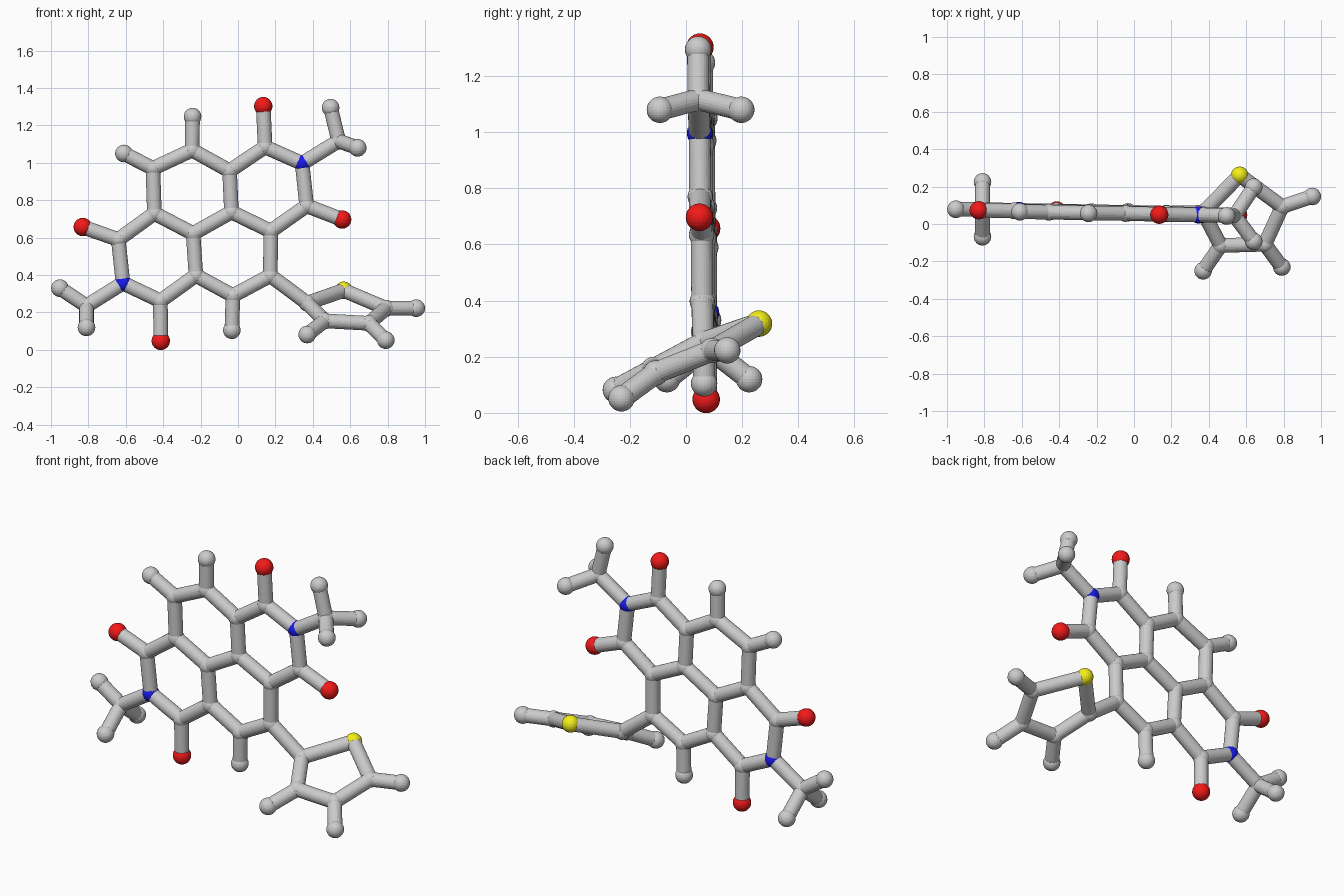
import bpy, bmesh
from mathutils import Vector, Matrix

if "Cube" in bpy.data.objects:
    bpy.data.objects.remove(bpy.data.objects["Cube"])

BALL, ROD = 0.047, 0.039


def flat(x, z):
    # position in the slightly tilted plane of the fused rings
    return Vector((x, 0.06 - 0.018 * x + 0.01 * (0.5 - z), z))


# atoms of the flat core: name -> x, z
core = {
    "C1": (-.455, .97), "C2": (-.245, 1.068), "C3": (-.045, .957), "C4": (.145, 1.085),
    "C5": (.367, .77), "C6": (.175, .635), "C7": (-.035, .737), "C8": (.173, .397),
    "C9": (-.027, .29), "C10": (-.225, .398), "C11": (-.24, .622), "C12": (-.447, .73),
    "C13": (-.64, .59), "C14": (-.415, .262), "N1": (.343, .997), "N2": (-.615, .357),
    "O1": (.135, 1.303), "O2": (.557, .697), "O3": (-.83, .657), "O4": (-.413, .048),
    "H1": (-.61, 1.05), "H2": (-.243, 1.247), "H9": (-.033, .105),
    "M1": (.538, 1.117), "M2": (-.81, .235), "Ha": (.495, 1.295), "Hd": (-.952, .33)}
atoms = {k: flat(*v) for k, v in core.items()}

# out-of-plane methyl ends and the tilted five-sided ring
atoms.update({k: Vector(v) for k, v in {
    "Hb": (.64, .197, 1.08), "Hc": (.64, -.093, 1.08),
    "He": (-.81, .225, .12), "Hf": (-.81, -.068, .12),
    "T1": (.37, .062, .25), "S1": (.565, .26, .318), "T2": (.792, .093, .222),
    "T3": (.70, -.108, .142), "T4": (.463, -.115, .155),
    "Ht2": (.953, .147, .223), "Ht3": (.79, -.23, .052), "Ht4": (.37, -.25, .082)}.items()})

chains = {
    "fused_ring_rods": ["C1 C2 C3 C7 C11 C12 C1", "C7 C6 C8 C9 C10 C11",
                        "C3 C4 N1 C5 C6", "C12 C13 N2 C14 C10"],
    "side_rods": ["C4 O1", "C5 O2", "C13 O3", "C14 O4", "C1 H1", "C2 H2", "C9 H9"],
    "methyl_rods": ["N1 M1 Ha", "Hb M1 Hc", "N2 M2 Hd", "He M2 Hf"],
    "five_ring_rods": ["C8 T1 S1 T2 T3 T4 T1", "T2 Ht2", "T3 Ht3", "T4 Ht4"]}


def finish(bm, name, color=None):
    mesh = bpy.data.meshes.new(name)
    bm.to_mesh(mesh)
    bm.free()
    obj = bpy.data.objects.new(name, mesh)
    bpy.context.collection.objects.link(obj)
    if color:
        mat = bpy.data.materials.new(name)
        mat.diffuse_color = color
        mat.use_nodes = True
        mat.node_tree.nodes["Principled BSDF"].inputs["Base Color"].default_value = mat.diffuse_color
        mesh.materials.append(mat)


# rods between neighbouring atoms
for name, paths in chains.items():
    bm = bmesh.new()
    for path in paths:
        keys = path.split()
        for a, b in zip(keys, keys[1:]):
            p, q = atoms[a], atoms[b]
            d = q - p
            m = Matrix.Translation((p + q) / 2) @ d.to_track_quat('Z', 'Y').to_matrix().to_4x4()
            bmesh.ops.create_cone(bm, cap_ends=True, segments=24, radius1=ROD,
                                  radius2=ROD, depth=d.length, matrix=m)
    finish(bm, name)

# balls, one object per colour
groups = {
    "grey_balls": ("CHMT", None, BALL - 0.002),
    "red_balls": ("O", (.9, .01, .01, 1), .049),
    "blue_balls": ("N", (.01, .01, .85, 1), BALL - 0.001),
    "yellow_ball": ("S", (.9, .87, .01, 1), BALL)}
for name, (kinds, color, radius) in groups.items():
    bm = bmesh.new()
    for key, pos in atoms.items():
        if key[0] in kinds:
            r = BALL if key[0] == "H" else radius
            bmesh.ops.create_uvsphere(bm, u_segments=24, v_segments=16, radius=r,
                                      matrix=Matrix.Translation(pos))
    finish(bm, name, color)
